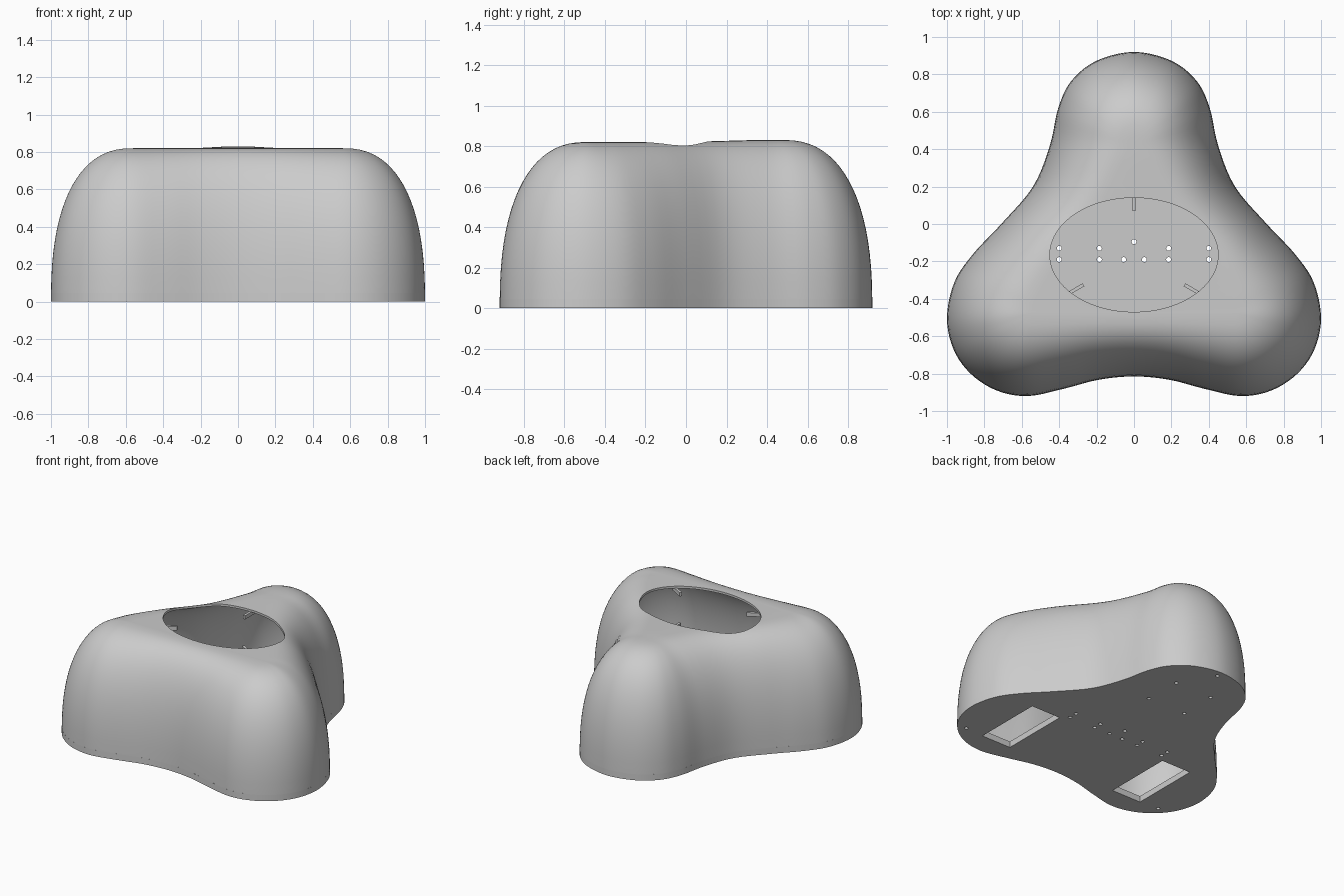
import bpy, bmesh, math
from mathutils import Vector, Matrix

if "Cube" in bpy.data.objects:
    bpy.data.objects.remove(bpy.data.objects["Cube"])

# right half of the footprint, back to front, paired with the edge of the flat top
OUTER = [(0, .92), (.2, .873), (.335, .765), (.405, .62), (.45, .42), (.54, .2), (.71, 0),
         (.86, -.16), (.96, -.31), (1, -.5), (.965, -.67), (.874, -.80), (.735, -.89), (.57, -.92),
         (.38, -.882), (.19, -.833), (0, -.815)]
INNER = [(0, .48), (.01, .477), (.02, .47), (.03, .45), (.05, .36), (.19, .08), (.41, -.19),
         (.52, -.38), (.54, -.45), (.56, -.475), (.555, -.48), (.55, -.482), (.545, -.485), (.53, -.487),
         (.4, -.49), (.2, -.492), (0, -.494)]
SUB, RINGS, BASE, POWER = 5, 20, .045, 2.4


def closed_spline(half):
    """Mirror the half profile and smooth it with a Catmull-Rom curve."""
    pts = [Vector(p) for p in half] + [Vector((-x, y)) for x, y in half[-2:0:-1]]
    n, out = len(pts), []
    for i in range(n):
        a, b, c, d = (pts[(i + k) % n] for k in (-1, 0, 1, 2))
        for s in range(SUB):
            t = s / SUB
            out.append(.5 * (2 * b + (c - a) * t + (2 * a - 5 * b + 4 * c - d) * t * t
                             + (3 * b - a - 3 * c + d) * t ** 3))
    return out


outer, inner = closed_spline(OUTER), closed_spline(INNER)
N = len(outer)


def finish(bm, name):
    bmesh.ops.recalc_face_normals(bm, faces=bm.faces)
    me = bpy.data.meshes.new(name)
    bm.to_mesh(me)
    bm.free()
    ob = bpy.data.objects.new(name, me)
    bpy.context.collection.objects.link(ob)
    return ob


def dome(bm, height, inset):
    """Rings rising on a superelliptic section, closed by strips across the top."""
    rings = []
    e = 2 / POWER
    start = math.asin((BASE / height) ** (1 / e))
    for j in range(RINGS + 1):
        a = start + (math.pi / 2 - start) * j / RINGS
        t = inset + (1 - inset) * (1 - max(0, math.cos(a)) ** e)
        ring = []
        for p, q in zip(outer, inner):
            v = p.lerp(q, t)
            lift = .01 * min(1, max(0, v.y / .35)) * (j / RINGS)
            ring.append(bm.verts.new((v.x, v.y, height * math.sin(a) ** e + lift)))
        rings.append(ring)
    for r, s in zip(rings, rings[1:]):
        for i in range(N):
            k = (i + 1) % N
            bm.faces.new((r[i], r[k], s[k], s[i]))
    top = rings[-1]
    for i in range(N // 2):
        quad = dict.fromkeys((top[i], top[i + 1], top[N - i - 1], top[(N - i) % N]))
        bm.faces.new(list(quad))
    return rings[0]


def cylinder(bm, x, y, z, rx, ry, depth, seg):
    m = Matrix.Translation((x, y, z)) @ Matrix.Diagonal((rx, ry, depth, 1))
    bmesh.ops.create_cone(bm, cap_ends=True, segments=seg, radius1=1, radius2=1, depth=1, matrix=m)


def box(bm, loc, size, angle=0):
    m = Matrix.Translation(loc) @ Matrix.Rotation(angle, 4, 'Z') @ Matrix.Diagonal((*size, 1))
    bmesh.ops.create_cube(bm, size=1, matrix=m)


def cut(ob, cutter):
    mod = ob.modifiers.new("cut", 'BOOLEAN')
    mod.operation, mod.solver, mod.object = 'DIFFERENCE', 'EXACT', cutter
    bpy.ops.object.select_all(action='DESELECT')
    bpy.context.view_layer.objects.active = ob
    ob.select_set(True)
    bpy.ops.object.modifier_apply(modifier=mod.name)
    bpy.data.objects.remove(cutter)
    bpy.ops.object.shade_smooth_by_angle(angle=math.radians(30))


# hollow three-lobed shell
bm = bmesh.new()
lo, li = dome(bm, .82, 0), dome(bm, .804, .04)
for i in range(N):
    k = (i + 1) % N
    bm.faces.new((lo[i], lo[k], li[k], li[i]))
shell = finish(bm, "shell")

# oval opening in the top
bm = bmesh.new()
cylinder(bm, 0, -.165, .85, .45, .305, .7, 96)
cut(shell, finish(bm, "opening_cutter"))

# base plate
bm = bmesh.new()
face = bm.faces.new([bm.verts.new((p.x, p.y, 0)) for p in outer])
ext = bmesh.ops.extrude_face_region(bm, geom=[face])
bmesh.ops.translate(bm, vec=(0, 0, BASE),
                    verts=[v for v in ext["geom"] if isinstance(v, bmesh.types.BMVert)])
plate = finish(bm, "base_plate")

# screw holes and the two rectangular windows in the plate
bm = bmesh.new()
for x, y in [(.4, -.13), (.4, -.19), (.185, -.13), (.185, -.19), (.055, -.19),
             (.155, .34), (.15, .62), (.84, -.75)]:
    for s in (-1, 1):
        cylinder(bm, s * x, y, .02, .013, .013, .2, 16)
for y in (-.095, .87):
    cylinder(bm, 0, y, .02, .013, .013, .2, 16)
for s in (-1, 1):
    box(bm, (s * .57, -.5, .02), (.24, .52, .2))
cut(plate, finish(bm, "plate_cutter"))

# three small lid tabs under the rim
for name, x, y, deg in [("back", 0, .07, 90), ("left", -.27, -.325, 210), ("right", .27, -.325, -30)]:
    a = math.radians(deg)
    bm = bmesh.new()
    box(bm, (x + .055 * math.cos(a), y + .055 * math.sin(a), .793), (.11, .018, .028), a)
    finish(bm, name + "_rim_tab")
